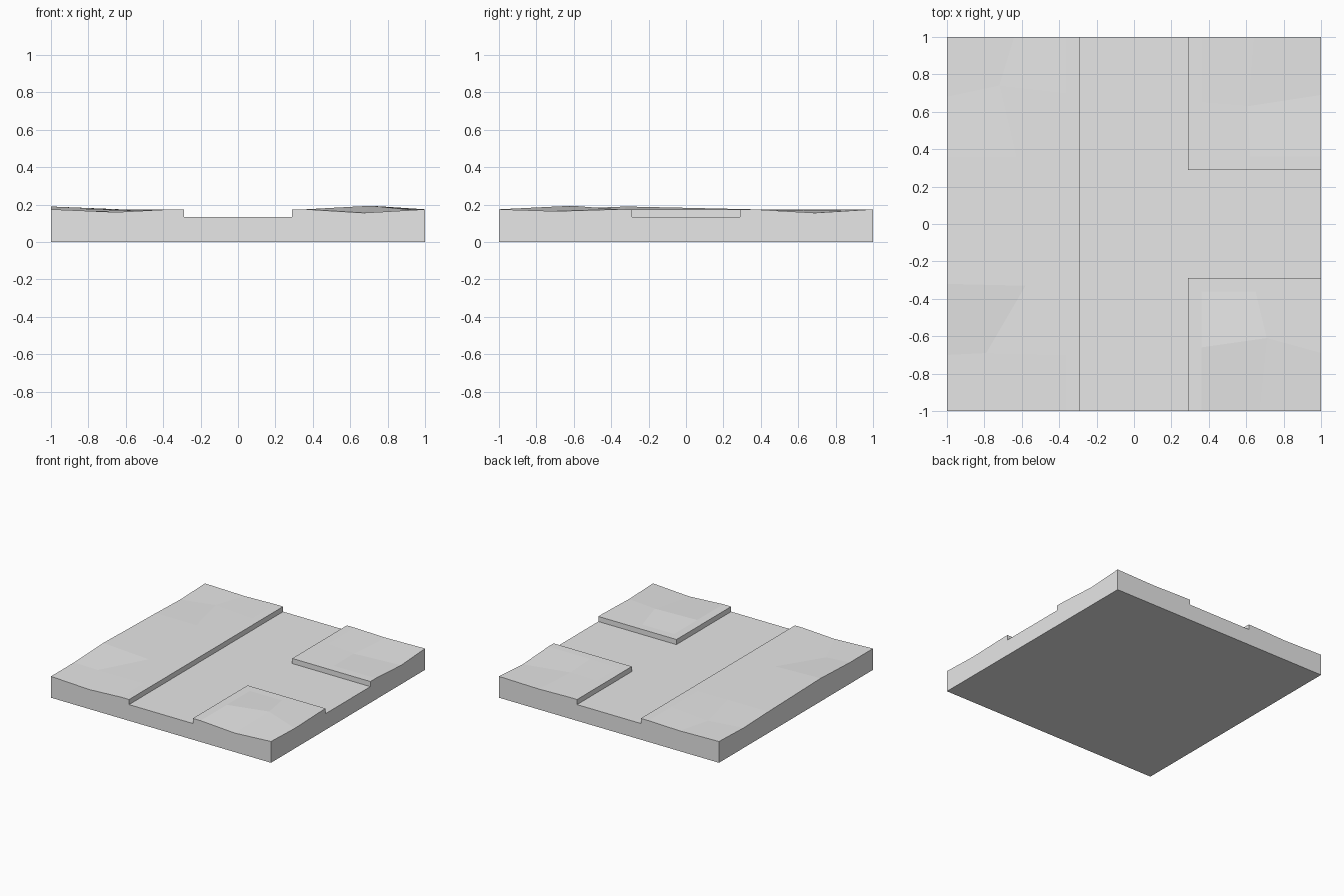
import bpy
import bmesh

cube = bpy.data.objects.get("Cube")
if cube:
    bpy.data.objects.remove(cube, do_unlink=True)

ROAD_Z, GROUND_Z = 0.133, 0.175
ROAD, LIP = 0.29, 0.36

stone = bpy.data.materials.new("pale_grey")
stone.use_nodes = True
stone.diffuse_color = (0.8, 0.8, 0.8, 1)
stone.node_tree.nodes["Principled BSDF"].inputs["Base Color"].default_value = (0.8, 0.8, 0.8, 1)


def finish(name, bm):
    bmesh.ops.remove_doubles(bm, verts=bm.verts, dist=0.0001)
    mesh = bpy.data.meshes.new(name)
    bm.to_mesh(mesh)
    bm.free()
    mesh.materials.append(stone)
    obj = bpy.data.objects.new(name, mesh)
    bpy.context.collection.objects.link(obj)
    return obj


def wall_bottom(a, b):
    """Outer walls reach the floor, inner ones stop at the road."""
    for axis in (0, 1):
        if abs(a.co[axis]) > 0.999 and abs(a.co[axis] - b.co[axis]) < 0.001:
            return 0.0
    return ROAD_Z


def panel(bm, xs, ys, z, moved=None):
    """Grid surface with some points moved, plus walls around its border."""
    moved = moved or {}
    grid = [[bm.verts.new(moved.get((i, j), (x, y, z))) for j, y in enumerate(ys)]
            for i, x in enumerate(xs)]
    faces = []
    for i in range(len(xs) - 1):
        for j in range(len(ys) - 1):
            faces.append(bm.faces.new((grid[i][j], grid[i + 1][j],
                                       grid[i + 1][j + 1], grid[i][j + 1])))
    border = {e for f in faces for e in f.edges if len(e.link_faces) == 1}
    for edge in border:
        loop = edge.link_loops[0]
        a, b = loop.vert, loop.link_loop_next.vert
        low = wall_bottom(a, b)
        if min(a.co.z, b.co.z) - low < 0.001:
            continue
        c, d = (bm.verts.new((v.co.x, v.co.y, low)) for v in (b, a))
        bm.faces.new((b, a, d, c))


# Sunken T-shaped road and the underside
bm = bmesh.new()
panel(bm, (-ROAD, ROAD), (-1, -ROAD, ROAD, 1), ROAD_Z)
panel(bm, (ROAD, 1), (-ROAD, ROAD), ROAD_Z)
finish("road", bm)

bm = bmesh.new()
bm.faces.new([bm.verts.new((x, y, 0)) for x, y in ((-1, -1), (-1, 1), (1, 1), (1, -1))])
finish("underside", bm)

# Long uneven bank beside the straight road
bm = bmesh.new()
panel(bm, (-1, -0.7, -LIP, -ROAD), (-1, -0.7, -0.36, LIP, 0.7, 1), GROUND_Z, {
    (1, 0): (-0.65, -1, 0.16),
    (1, 1): (-0.79, -0.69, 0.165),
    (1, 2): (-0.58, -0.33, 0.172),
    (0, 2): (-1, -0.32, 0.19),
    (1, 3): (-0.63, 0.36, 0.175),
    (0, 4): (-1, 0.68, 0.165),
    (1, 4): (-0.72, 0.74, 0.172),
    (1, 5): (-0.64, 1, 0.167),
})
finish("long_bank", bm)

# Front corner bank with a small hump
bm = bmesh.new()
panel(bm, (ROAD, LIP, 0.65, 1), (-1, -0.66, -LIP, -ROAD), GROUND_Z, {
    (2, 0): (0.67, -1, 0.156),
    (2, 1): (0.71, -0.61, 0.194),
    (3, 1): (1, -0.69, 0.165),
})
finish("front_corner_bank", bm)

# Back corner bank with a shallow dip
bm = bmesh.new()
panel(bm, (ROAD, LIP, 0.62, 1), (ROAD, LIP, 0.65, 1), GROUND_Z, {
    (2, 2): (0.61, 0.63, 0.17),
    (3, 2): (1, 0.69, 0.156),
    (2, 3): (0.64, 1, 0.168),
})
finish("back_corner_bank", bm)
